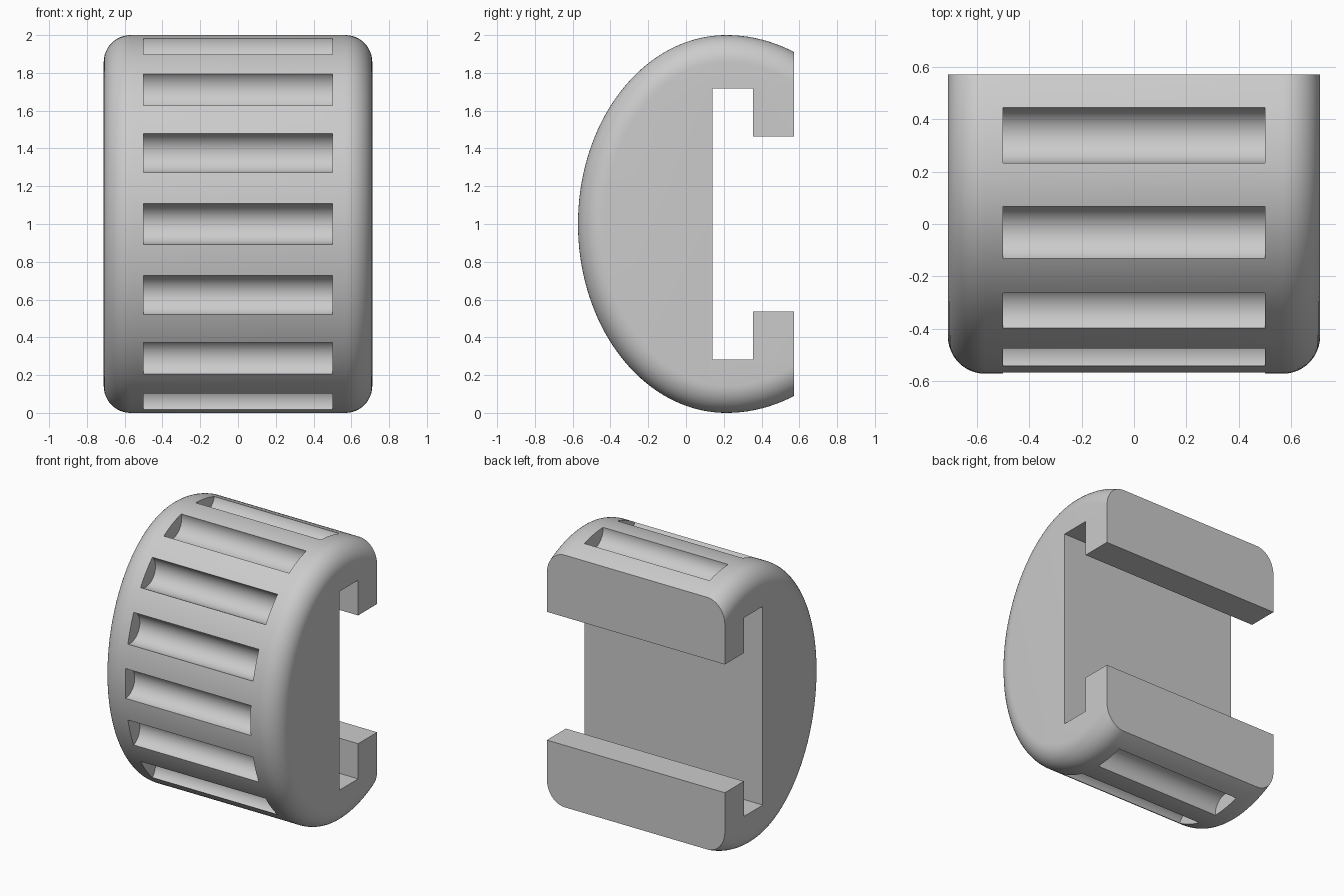
import bpy, bmesh, math
from mathutils import Vector

if "Cube" in bpy.data.objects:
    bpy.data.objects.remove(bpy.data.objects["Cube"])

HALF_W, FILLET = 0.711, 0.143      # half width, edge rounding
CY, CZ = 0.213, 1.0                # centre of the oval section
FRONT, BACK_R, HIGH = 0.785, 0.868, 1.0
BACK = 0.572                       # flat back plane
SEG = 144

grey = bpy.data.materials.new("light grey")
grey.diffuse_color = (0.6, 0.6, 0.6, 1)
grey.use_nodes = True
grey.node_tree.nodes["Principled BSDF"].inputs["Base Color"].default_value = grey.diffuse_color


def oval(t, inset=0.0):
    """Point on the oval section at angle t from the front, moved inward."""
    a = FRONT if math.cos(t) >= 0 else BACK_R
    n = Vector((-math.cos(t) / a, math.sin(t) / HIGH)).normalized()
    return Vector((CY - a * math.cos(t), CZ + HIGH * math.sin(t))) - n * inset


def loft(name, rings):
    """Closed solid through rings of equal point count."""
    bm = bmesh.new()
    loops = [[bm.verts.new(p) for p in r] for r in rings]
    n = len(loops[0])
    for a, b in zip(loops, loops[1:]):
        for i in range(n):
            j = (i + 1) % n
            bm.faces.new((a[i], a[j], b[j], b[i]))
    bm.faces.new(loops[0][::-1])
    bm.faces.new(loops[-1])
    bmesh.ops.recalc_face_normals(bm, faces=bm.faces)
    me = bpy.data.meshes.new(name)
    bm.to_mesh(me)
    bm.free()
    me.materials.append(grey)
    ob = bpy.data.objects.new(name, me)
    bpy.context.collection.objects.link(ob)
    return ob


def prism(name, pts, half):
    return loft(name, [[(x, y, z) for y, z in pts] for x in (-half, half)])


def rect(name, y0, y1, h, half=1.0):
    return prism(name, [(y0, CZ - h), (y1, CZ - h), (y1, CZ + h), (y0, CZ + h)], half)


# Oval body with rounded side edges
steps = [math.pi / 2 * i / 12 for i in range(13)]
side = [(HALF_W - FILLET + FILLET * math.cos(s), FILLET * (1 - math.sin(s))) for s in steps]
layers = [(-x, d) for x, d in side] + [(x, d) for x, d in reversed(side)]
body = loft("grip_body", [[(x, *oval(2 * math.pi * i / SEG, d)) for i in range(SEG)]
                          for x, d in layers])

# Flat back, and the T-shaped channel behind
t_slot = [(0.14, -0.717), (0.355, -0.717), (0.355, -0.463), (2, -0.463),
          (2, 0.463), (0.355, 0.463), (0.355, 0.717), (0.14, 0.717)]
cutters = [rect("back_cutter", BACK, 2, 1.5),
           prism("channel_cutter", [(y, CZ + z) for y, z in t_slot], 1.0)]

# Finger grooves spaced evenly along the oval
fine = [oval(math.radians(i / 10)) for i in range(1800)]
dist = [0.0]
for a, b in zip(fine, fine[1:]):
    dist.append(dist[-1] + (b - a).length)
for k in range(5):
    c = fine[next(i for i, d in enumerate(dist) if d >= 0.3835 * k)]
    for s in ((1,) if k == 0 else (1, -1)):
        ring = [(c.x + 0.108 * math.cos(2 * math.pi * i / 40),
                 CZ + s * (c.y - CZ) + 0.108 * math.sin(2 * math.pi * i / 40))
                for i in range(40)]
        cutters.append(prism("groove_cutter", ring, 0.5))

# Apply the cuts
bpy.context.view_layer.objects.active = body
body.select_set(True)
for c in cutters:
    m = body.modifiers.new("cut", 'BOOLEAN')
    m.operation, m.solver, m.object = 'DIFFERENCE', 'EXACT', c
    bpy.ops.object.modifier_apply(modifier=m.name)
for c in cutters:
    bpy.data.objects.remove(c, do_unlink=True)

bpy.ops.object.shade_smooth_by_angle(angle=math.radians(25))
